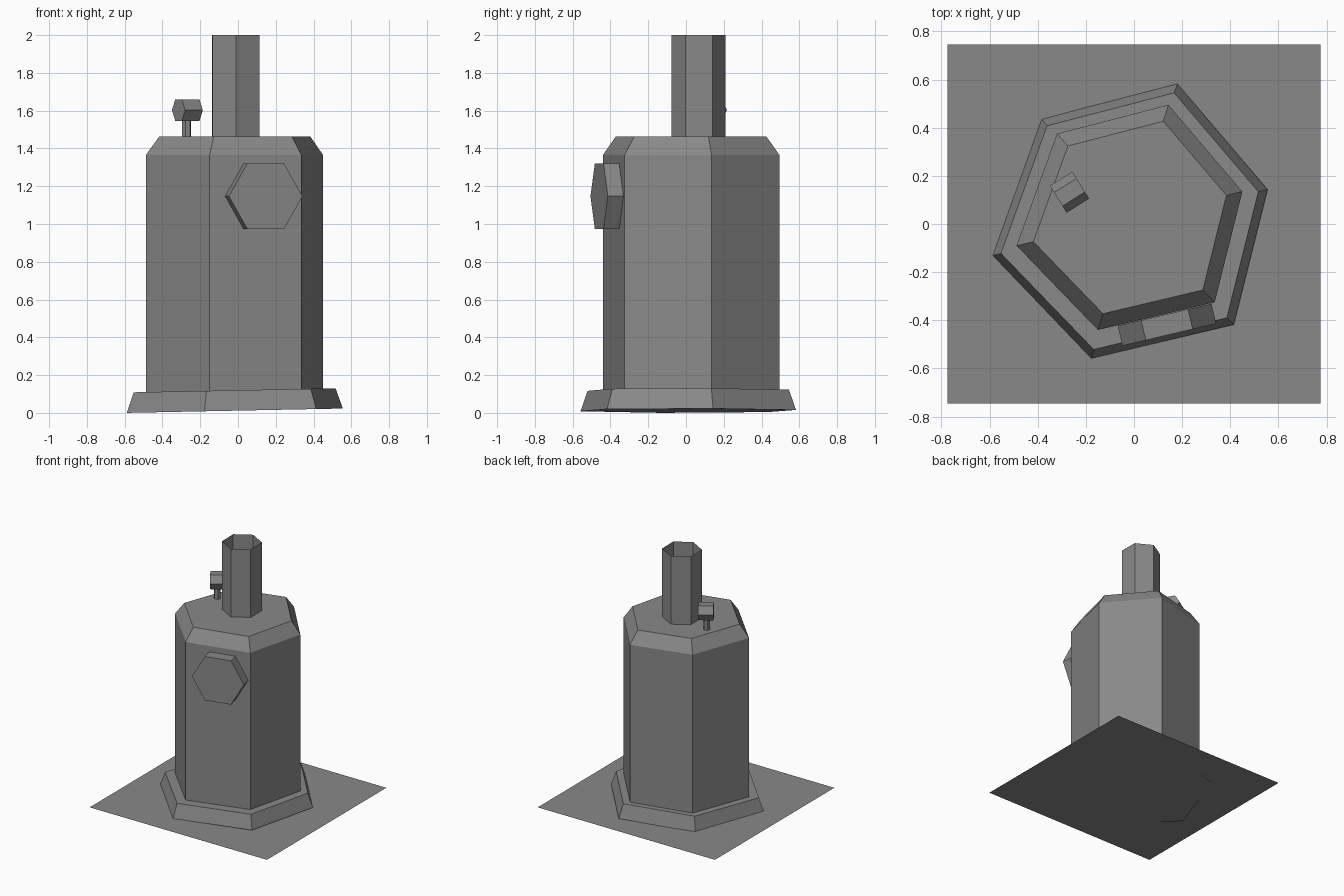
import bpy
import bmesh
import math
from mathutils import Matrix, Vector

if "Cube" in bpy.data.objects:
    bpy.data.objects.remove(bpy.data.objects["Cube"], do_unlink=True)

grey = bpy.data.materials.new("plain grey")
grey.use_nodes = True
GREY = (0.25, 0.25, 0.25, 1)
grey.diffuse_color = GREY
grey.node_tree.nodes["Principled BSDF"].inputs["Base Color"].default_value = GREY

# Slightly uneven hexagon shared by the body and the base
OUTLINE = [(0.455, 0.11), (0.148, 0.47), (-0.315, 0.35),
           (-0.483, -0.115), (-0.145, -0.465), (0.34, -0.35)]


def hexagon(radius, turn=0):
    angles = [math.radians(turn + 60 * i) for i in range(6)]
    return [(radius * math.cos(a), radius * math.sin(a)) for a in angles]


def loft(name, outline, levels, bottom=True, top=True, matrix=Matrix()):
    """Stack scaled copies of an outline; levels are (scale, height)."""
    bm = bmesh.new()
    rings = [[bm.verts.new((x * s, y * s, z)) for x, y in outline] for s, z in levels]
    n = len(outline)
    for low, high in zip(rings, rings[1:]):
        for i in range(n):
            j = (i + 1) % n
            bm.faces.new((low[i], low[j], high[j], high[i]))
    if bottom:
        bm.faces.new(rings[0][::-1])
    if top:
        bm.faces.new(rings[-1])
    bm.transform(matrix)
    mesh = bpy.data.meshes.new(name)
    bm.to_mesh(mesh)
    bm.free()
    mesh.materials.append(grey)
    obj = bpy.data.objects.new(name, mesh)
    bpy.context.collection.objects.link(obj)
    return obj


def along(origin, direction):
    """Frame whose z axis follows a level direction, with x kept level."""
    z = Vector(direction).normalized()
    x = Vector((0, 0, 1)).cross(z)
    y = z.cross(x)
    frame = Matrix((x, y, z)).transposed().to_4x4()
    return Matrix.Translation(origin) @ frame


# Ground sheet
loft("ground_sheet", [(0.775, 0.745), (-0.775, 0.745), (-0.775, -0.745), (0.775, -0.745)],
     [(1, 0.008)], bottom=False)

# Flared base, leaning slightly to one side
lean = Matrix.Translation((0, 0.009, 0.012)) @ Matrix.Rotation(-0.02, 4, 'Y')
base = loft("base", OUTLINE, [(1.22, 0), (1.14, 0.108)], matrix=lean)

# Body with a chamfered top
loft("body", OUTLINE, [(1, 0.05), (1, 1.365), (0.855, 1.462)],
     matrix=Matrix.Translation((-0.005, 0.025, 0)))

# Open chimney
loft("chimney", hexagon(0.143, 31), [(1, 1.45), (1, 2)], bottom=False, top=False,
     matrix=Matrix.Translation((-0.012, 0.067, 0)))

# Door on the front
loft("door", hexagon(0.2), [(1, 0), (1, 0.085)],
     matrix=along((0.127, -0.377, 1.147), (0.23, -0.973, 0)))

# Whistle
loft("whistle_post", hexagon(0.025, 15), [(1, 1.45), (1, 1.56)],
     matrix=Matrix.Translation((-0.272, 0.13, 0)))
loft("whistle_head", hexagon(0.066), [(1, -0.055), (1, 0.055)],
     matrix=along((-0.268, 0.132, 1.603), (0.85, 0.53, 0)))
